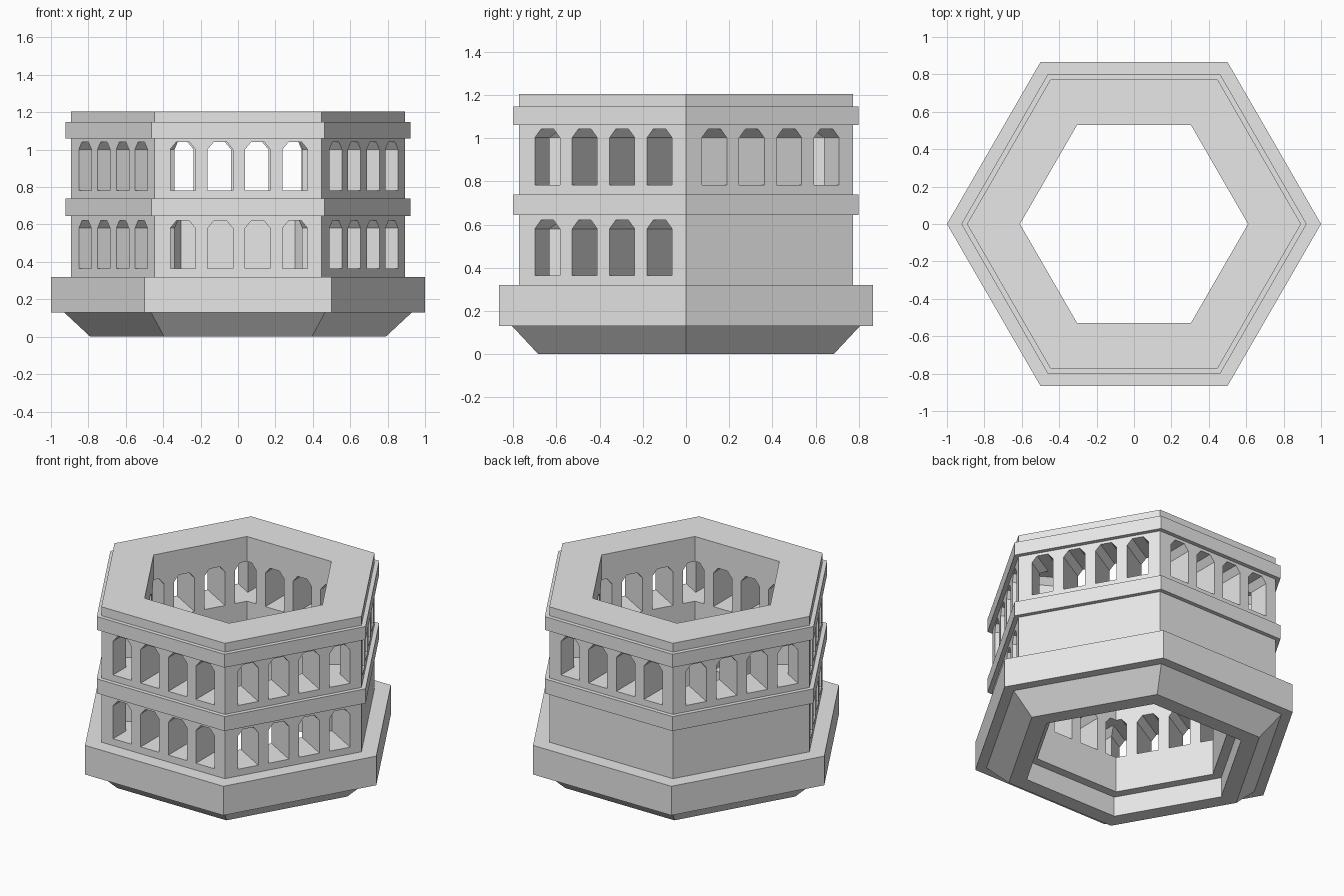
import bpy
import bmesh
from math import radians
from mathutils import Matrix

if "Cube" in bpy.data.objects:
    bpy.data.objects.remove(bpy.data.objects["Cube"], do_unlink=True)

SIDES = 6
INNER = 0.61      # corner radius of the open court
WALL = 0.893
BAND = 0.923

stone = bpy.data.materials.new("grey_stone")
stone.use_nodes = True
stone.diffuse_color = (0.8, 0.8, 0.8, 1)
stone.node_tree.nodes["Principled BSDF"].inputs["Base Color"].default_value = (0.8, 0.8, 0.8, 1)


def finish(name, bm):
    bmesh.ops.recalc_face_normals(bm, faces=bm.faces)
    mesh = bpy.data.meshes.new(name)
    bm.to_mesh(mesh)
    bm.free()
    mesh.materials.append(stone)
    obj = bpy.data.objects.new(name, mesh)
    bpy.context.collection.objects.link(obj)
    return obj


def hex_ring(name, z0, z1, outer, inner=INNER, outer_top=None):
    """Hexagonal ring swept from a four-point (radius, height) section."""
    section = [(inner, z0), (outer, z0), (outer_top or outer, z1), (inner, z1)]
    bm = bmesh.new()
    loops = []
    for i in range(SIDES):
        turn = Matrix.Rotation(radians(60 * i), 3, "Z")
        loops.append([bm.verts.new(turn @ Matrix.Translation((r, 0, z)).translation)
                      for r, z in section])
    for i in range(SIDES):
        a, b = loops[i], loops[(i + 1) % SIDES]
        for j in range(4):
            k = (j + 1) % 4
            bm.faces.new((a[j], b[j], b[k], a[k]))
    return finish(name, bm)


def arch_row(name, sill, top, angle):
    """Four arched prisms that pierce one side of the wall."""
    half, inset, drop = 0.067, 0.033, 0.04
    outline = [(-half, sill), (half, sill), (half, top - drop), (half - inset, top),
               (inset - half, top), (-half, top - drop)]
    bm = bmesh.new()
    for i in range(4):
        x = 0.005 + 0.2 * (i - 1.5)
        face = bm.faces.new([bm.verts.new((x + u, -0.9, z)) for u, z in outline])
        ext = bmesh.ops.extrude_face_region(bm, geom=[face], use_keep_orig=True)
        moved = [g for g in ext["geom"] if isinstance(g, bmesh.types.BMVert)]
        bmesh.ops.translate(bm, vec=(0, 0.38, 0), verts=moved)
    bm.transform(Matrix.Rotation(radians(angle), 4, "Z"))
    cutter = finish(name, bm)
    cutter.hide_render = True
    return cutter


def arcade(name, z0, z1, sill, top):
    """Wall storey with arches cut through all six sides."""
    wall = hex_ring(name, z0, z1, WALL)
    cutters = [arch_row("arch_cutter", sill, top, 60 * i) for i in range(SIDES)]
    for cutter in cutters:
        mod = wall.modifiers.new("arches", "BOOLEAN")
        mod.operation = "DIFFERENCE"
        mod.solver = "EXACT"
        mod.object = cutter
    graph = bpy.context.evaluated_depsgraph_get()
    cut = bpy.data.meshes.new_from_object(wall.evaluated_get(graph))
    wall.modifiers.clear()
    wall.data = cut
    for cutter in cutters:
        bpy.data.objects.remove(cutter, do_unlink=True)


# Base: tapered foot with a wider opening, then the broad plinth
hex_ring("tapered_foot", 0, 0.13, 0.79, inner=0.675, outer_top=0.93)
hex_ring("plinth", 0.13, 0.32, 1.0)

# Two arcaded storeys, each crowned by a projecting band
arcade("lower_arcade", 0.32, 0.645, 0.365, 0.62)
hex_ring("middle_band", 0.645, 0.74, BAND)
arcade("upper_arcade", 0.74, 1.06, 0.782, 1.042)
hex_ring("top_band", 1.06, 1.147, BAND)
hex_ring("parapet", 1.147, 1.205, WALL)
